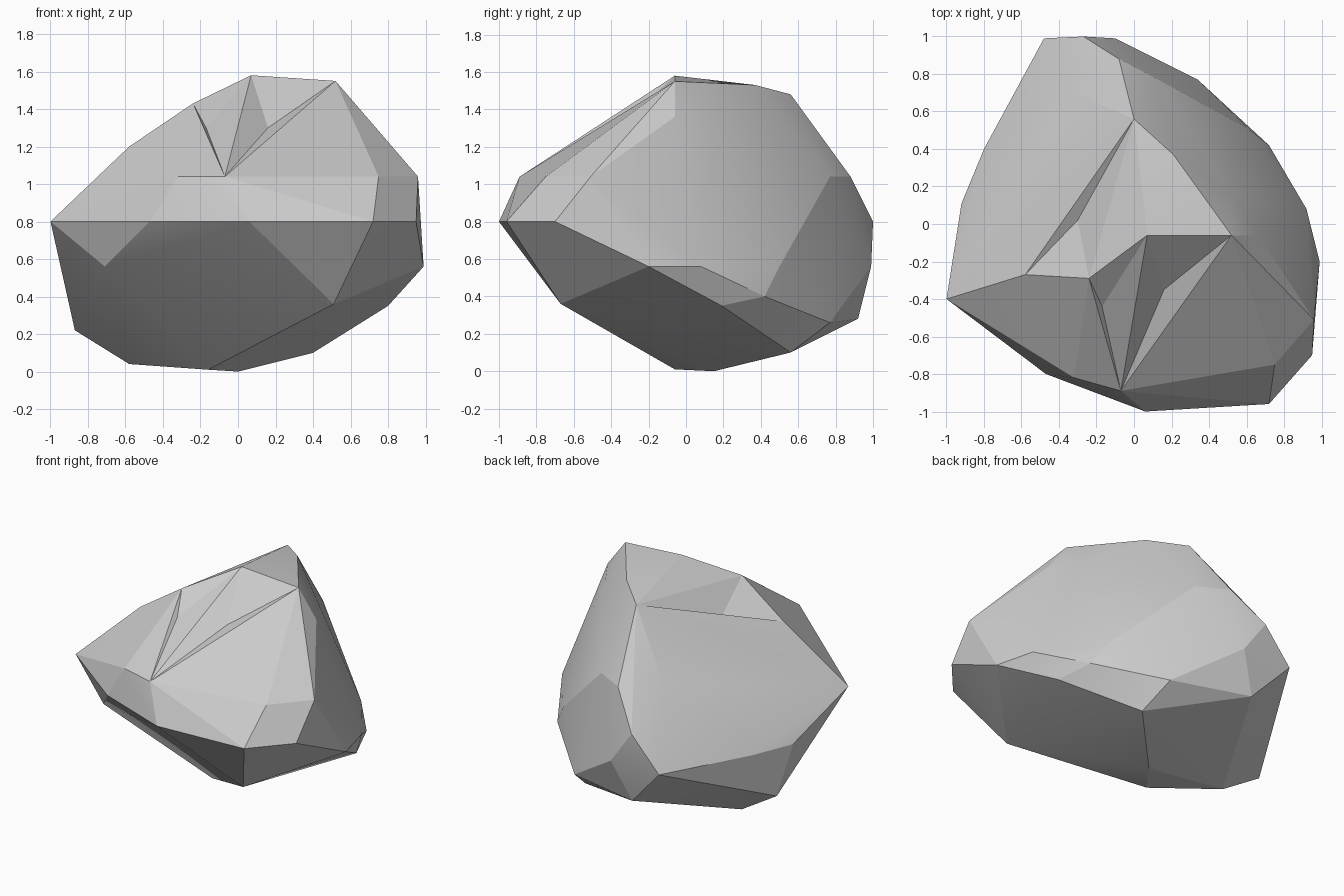
import bpy
import bmesh
from math import radians
from mathutils import Vector
from mathutils.bvhtree import BVHTree

# Start without the default cube
default_cube = bpy.data.objects.get("Cube")
if default_cube:
    bpy.data.objects.remove(default_cube, do_unlink=True)


def make_material(name, grey):
    """One flat neutral colour for viewport and render."""
    material = bpy.data.materials.new(name)
    material.use_nodes = True
    colour = (grey, grey, grey, 1)
    material.diffuse_color = colour
    shader = next(n for n in material.node_tree.nodes if n.type == "BSDF_PRINCIPLED")
    shader.inputs["Base Color"].default_value = colour
    return material


def ring(height, outline):
    """Corners lying on one level of the boulder."""
    return [Vector((x, y, height)) for x, y in outline]


def corners(points):
    return [Vector(point) for point in points]


def build_hull(mesh_data, points):
    """Wrap the corners in a faceted skin and drop unused corners."""
    for point in points:
        mesh_data.verts.new(point)
    result = bmesh.ops.convex_hull(mesh_data, input=list(mesh_data.verts))
    spare = set(result["geom_interior"]) | set(result["geom_unused"])
    spare_verts = [item for item in spare if isinstance(item, bmesh.types.BMVert)]
    bmesh.ops.delete(mesh_data, geom=spare_verts, context="VERTS")


def chip(mesh_data, point):
    """Press a shallow dent into the facet closest to the point."""
    mesh_data.faces.ensure_lookup_table()
    tree = BVHTree.FromBMesh(mesh_data)
    index = tree.find_nearest(point)[2]
    result = bmesh.ops.poke(mesh_data, faces=[mesh_data.faces[index]])
    result["verts"][0].co = point


# Summit ridge and the ledge that falls away to the right
summit = corners([(.07, -.06, 1.58), (.52, -.06, 1.55), (.21, .37, 1.53),
                  (0, .56, 1.48), (-.24, -.29, 1.43), (-.58, -.27, 1.2)])
side_brow = ring(1.36, [(.66, -.06), (.53, .15)])

# Shoulder facets above the widest level
shoulder = ring(1.04, [(-.32, -.82), (-.07, -.89), (.75, -.75), (.96, -.51),
                       (-.08, .88), (-.32, .7), (.13, .77)])

# Widest level, with the pointed corner at one end
brim = ring(.8, [(-1, -.4), (-.47, -.8), (.06, -1), (.72, -.96),
                 (.95, -.7), (-.27, 1)])

# Waist, undercut and base
waist = ring(.56, [(.99, -.2), (.92, .08), (.62, .5), (-.1, .99), (-.48, .99),
                   (-.8, .4), (-.92, .11), (-.71, -.5)])
undercut = corners([(.51, -.67, .36), (.8, .19, .35), (.72, .42, .4),
                    (.34, .77, .26), (-.22, .92, .28), (-.6, .45, .29),
                    (-.87, .22, .22)])
base = corners([(.4, .56, .1), (0, .15, 0), (-.16, -.06, .01), (-.58, .2, .04)])

# Boulder body with its chipped hollows
bm = bmesh.new()
build_hull(bm, summit + side_brow + shoulder + brim + waist + undercut + base)
for hollow in corners([(.16, -.35, 1.3), (-.17, -.44, 1.3), (-.3, .02, 1.28)]):
    chip(bm, hollow)
bmesh.ops.recalc_face_normals(bm, faces=bm.faces)

mesh = bpy.data.meshes.new("boulder")
bm.to_mesh(mesh)
bm.free()
mesh.materials.append(make_material("stone grey", .6))
boulder = bpy.data.objects.new("boulder", mesh)
bpy.context.collection.objects.link(boulder)

# Soften only the faint creases; keep the facets crisp
bpy.ops.object.select_all(action="DESELECT")
boulder.select_set(True)
bpy.context.view_layer.objects.active = boulder
bpy.ops.object.shade_smooth_by_angle(angle=radians(14))
